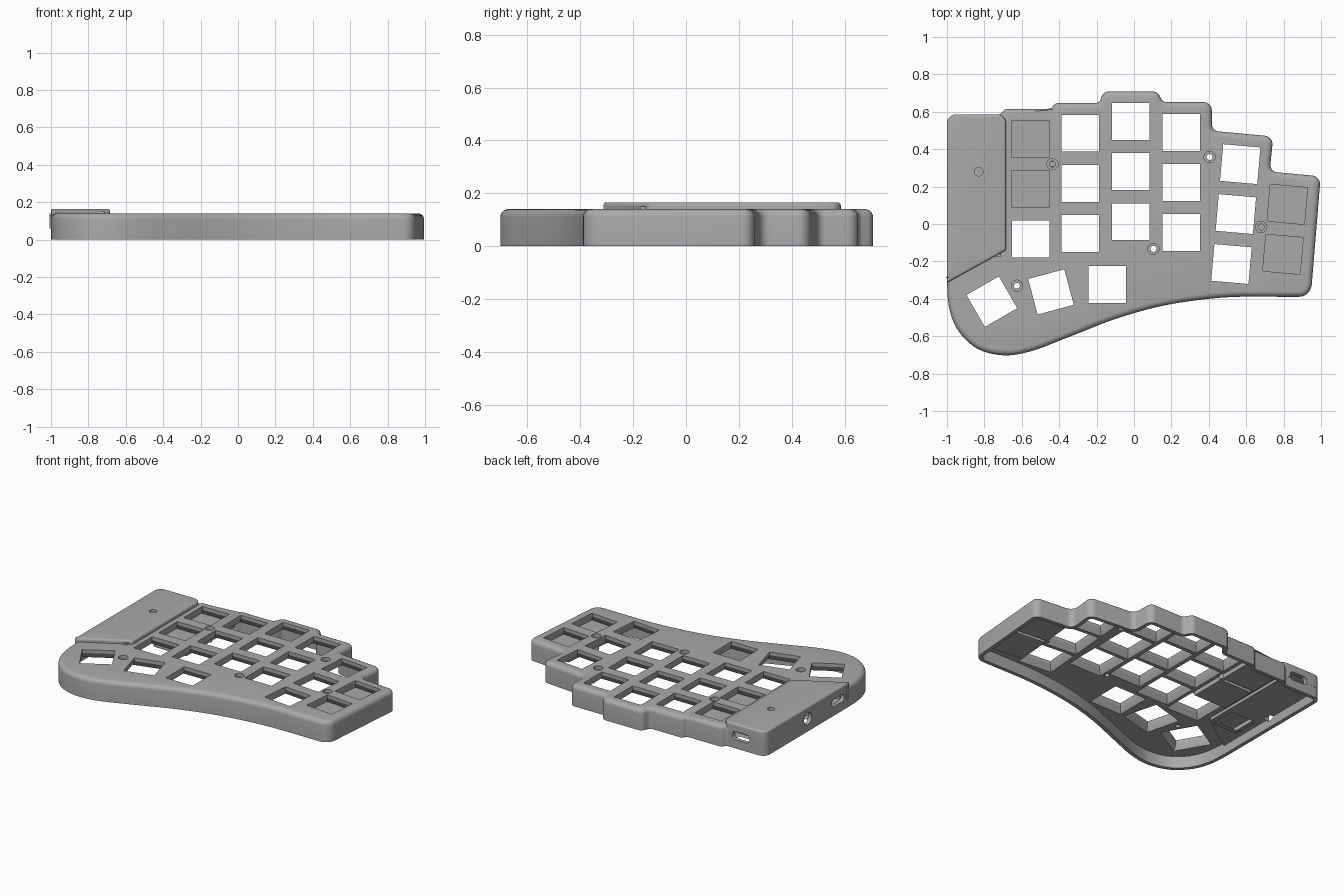
import bpy, bmesh, math
from mathutils import Vector, Matrix

if "Cube" in bpy.data.objects:
    bpy.data.objects.remove(bpy.data.objects["Cube"])

grey = bpy.data.materials.new("case_grey")
grey.diffuse_color = (0.4, 0.4, 0.4, 1)
grey.use_nodes = True
grey.node_tree.nodes["Principled BSDF"].inputs["Base Color"].default_value = grey.diffuse_color


def rounded(corners, n=6):
    """Fillet every (x, y, radius) corner of a polygon."""
    pts = []
    for i, (x, y, r) in enumerate(corners):
        p = Vector((x, y))
        if r == 0:
            pts.append(p)
            continue
        a = Vector(corners[i - 1][:2]) - p
        b = Vector(corners[(i + 1) % len(corners)][:2]) - p
        half = a.angle(b) / 2
        t = min(r / math.tan(half), a.length * 0.48, b.length * 0.48)
        a, b = a.normalized(), b.normalized()
        rad = t * math.tan(half)
        c = p + (a + b).normalized() * (rad / math.sin(half))
        s, e = p + a * t - c, p + b * t - c
        sweep = s.angle_signed(e)
        for k in range(n + 1):
            pts.append(c + Matrix.Rotation(-sweep * k / n, 2) @ s)
    return pts


def spline(ctrl, n=8):
    """Smooth curve through control points, end points excluded."""
    c = [Vector(p) for p in ctrl]
    out = []
    for i in range(1, len(c) - 2):
        a, b, d, e = c[i - 1:i + 3]
        for k in range(n):
            t = k / n
            out.append(0.5 * (2 * b + (d - a) * t + (2 * a - 5 * b + 4 * d - e) * t * t
                              + (3 * b - a - 3 * d + e) * t ** 3))
    return out


def inset(pts, d):
    """Move a clockwise outline inwards by d."""
    out = []
    for i, p in enumerate(pts):
        u = (p - pts[i - 1]).normalized()
        v = (pts[(i + 1) % len(pts)] - p).normalized()
        nu, nv = Vector((u.y, -u.x)), Vector((v.y, -v.x))
        out.append(p + (nu + nv) * (d / (1 + nu.dot(nv))))
    return out


def loft(bm, rings):
    """Closed solid through (points, z) rings."""
    loops = [[bm.verts.new((p[0], p[1], z)) for p in pts] for pts, z in rings]
    n = len(loops[0])
    bm.faces.new(loops[0])
    bm.faces.new(loops[-1][::-1])
    for lo, hi in zip(loops, loops[1:]):
        for i in range(n):
            bm.faces.new((lo[i], hi[i], hi[(i + 1) % n], lo[(i + 1) % n]))


def finish(name, bm):
    bmesh.ops.recalc_face_normals(bm, faces=bm.faces)
    me = bpy.data.meshes.new(name)
    bm.to_mesh(me)
    bm.free()
    me.materials.append(grey)
    ob = bpy.data.objects.new(name, me)
    bpy.context.collection.objects.link(ob)
    return ob


def solid(name, rings):
    bm = bmesh.new()
    loft(bm, rings)
    return finish(name, bm)


def domed(pts, z0, z1, r, n=5):
    """Rings of a prism with a rounded top edge."""
    arc = [k * math.pi / 2 / n for k in range(n + 1)]
    return [(pts, z0)] + [(inset(pts, r * (1 - math.cos(a))), z1 - r + r * math.sin(a)) for a in arc]


def rect(cx, cy, w, h, deg=0):
    m = Matrix.Rotation(math.radians(deg), 2)
    return [Vector((cx, cy)) + m @ Vector((sx * w / 2, sy * h / 2))
            for sx, sy in ((-1, -1), (-1, 1), (1, 1), (1, -1))]


def circle(cx, cy, r, n=24):
    return [Vector((cx + r * math.sin(k * math.tau / n), cy + r * math.cos(k * math.tau / n)))
            for k in range(n)]


def combine(target, tool, op):
    mod = target.modifiers.new(op, 'BOOLEAN')
    mod.operation, mod.object, mod.solver = op, tool, 'EXACT'
    bpy.context.view_layer.objects.active = target
    bpy.ops.object.modifier_apply(modifier=mod.name)
    bpy.data.objects.remove(tool)


# Case outline: stepped back edge, straight right edge, flowing front edge
back = rounded([(-1, -0.3, 0), (-1, 0.585, 0.05), (-0.715, 0.585, 0.03), (-0.69, 0.616, 0.03),
                (-0.445, 0.616, 0.03), (-0.42, 0.647, 0.03), (-0.185, 0.647, 0.03),
                (-0.165, 0.708, 0.04), (0.125, 0.708, 0.04), (0.155, 0.652, 0.03),
                (0.415, 0.652, 0.045), (0.418, 0.498, 0.035), (0.745, 0.468, 0.045),
                (0.725, 0.28, 0.04), (0.998, 0.255, 0.045), (0.945, -0.39, 0.07),
                (0.6, -0.388, 0)])
front = spline([(0.8, -0.39), (0.6, -0.388), (0.4, -0.4), (0.15, -0.438), (-0.1, -0.508),
                (-0.35, -0.605), (-0.55, -0.68), (-0.7, -0.702), (-0.84, -0.665),
                (-0.94, -0.57), (-0.988, -0.45), (-1, -0.3), (-1, -0.1)])
outline = back + front[1:]
case = solid("keyboard_case", domed(outline, 0, 0.14, 0.03))

# Raised controller cover, flush with the left and back walls
cover = rounded([(-1.001, -0.315, 0.004), (-1.001, 0.586, 0.05), (-0.685, 0.586, 0.045),
                 (-0.685, -0.14, 0.015)])
combine(case, solid("controller_cover", domed(cover, 0.07, 0.165, 0.012)), 'UNION')

# Hollow underside, deeper pocket below the cover
combine(case, solid("cavity", [(inset(outline, 0.025), -0.05), (inset(outline, 0.025), 0.08)]), 'DIFFERENCE')
pocket = inset(cover, 0.028)
combine(case, solid("pocket", [(pocket, 0.06), (pocket, 0.14)]), 'DIFFERENCE')
collar = rect(-0.84, -0.05, 0.26, 0.25)
combine(case, solid("switch_collar", [(collar, 0.09), (collar, 0.15)]), 'UNION')

# Key openings, flared below the plate
keys = [(x, y - k * 0.268, 0) for x, y in ((-0.553, 0.455), (-0.287, 0.485), (-0.017, 0.548), (0.253, 0.49))
        for k in range(3)]
keys += [(0.568 - k * 0.0235, 0.32 - k * 0.267, -5) for k in range(3)]
keys += [(0.82 - k * 0.0235, 0.105 - k * 0.267, -5) for k in range(2)]
keys += [(-0.144, -0.323, 0), (-0.444, -0.363, 15), (-0.76, -0.415, 30)]
bm = bmesh.new()
for x, y, a in keys:
    wide, tight = rect(x, y, 0.245, 0.245, a), rect(x, y, 0.2, 0.197, a)
    loft(bm, [(wide, 0.05), (wide, 0.078), (tight, 0.118), (tight, 0.2)])
loft(bm, [(rect(-0.84, -0.05, 0.187, 0.178), 0.05), (rect(-0.84, -0.05, 0.187, 0.178), 0.2)])

# Counterbored screw holes and the reset hole
for x, y in ((-0.436, 0.32), (0.404, 0.358), (0.68, -0.016), (0.104, -0.133), (-0.626, -0.33)):
    loft(bm, [(circle(x, y, 0.016), 0.05), (circle(x, y, 0.016), 0.115),
              (circle(x, y, 0.03), 0.115), (circle(x, y, 0.03), 0.2)])
loft(bm, [(circle(-0.83, 0.28, 0.023), 0.1), (circle(-0.83, 0.28, 0.023), 0.2)])
combine(case, finish("opening_cutters", bm), 'DIFFERENCE')


# Wall ports: back connector slot, left round jack and left switch slot
def port(x, y, w, h, turn):
    pts = rounded([(-w / 2, -h / 2, h * 0.45), (-w / 2, h / 2, h * 0.45),
                   (w / 2, h / 2, h * 0.45), (w / 2, -h / 2, h * 0.45)])
    ob = solid("port", [(pts, -0.05), (pts, 0.05)])
    ob.data.transform(Matrix.Translation((x, y, 0.086)) @ Matrix.Rotation(turn, 4, 'Z')
                      @ Matrix.Rotation(math.pi / 2, 4, 'X'))
    combine(case, ob, 'DIFFERENCE')


port(-0.82, 0.585, 0.13, 0.055, 0)
port(-1, 0.13, 0.08, 0.08, math.pi / 2)
port(-1, -0.19, 0.13, 0.05, math.pi / 2)

# Smooth fillets, sharp edges elsewhere
bpy.ops.object.select_all(action='DESELECT')
case.select_set(True)
bpy.context.view_layer.objects.active = case
bpy.ops.object.shade_smooth_by_angle(angle=math.radians(30))
